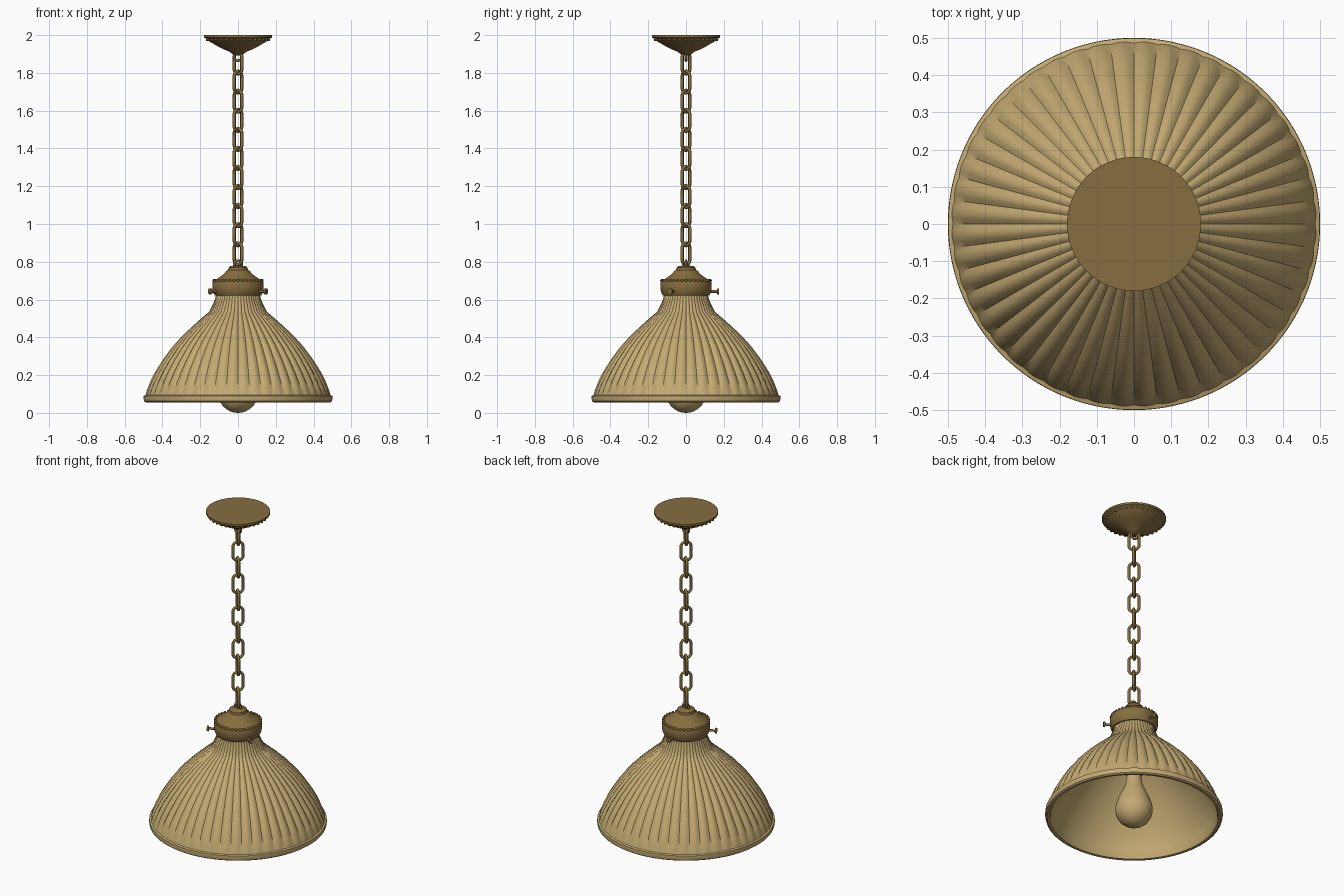
import bpy, bmesh, math
from mathutils import Matrix, Vector

if "Cube" in bpy.data.objects:
    bpy.data.objects.remove(bpy.data.objects["Cube"])


def material(name, rgb):
    m = bpy.data.materials.new(name)
    m.diffuse_color = (*rgb, 1)
    m.use_nodes = True
    m.node_tree.nodes["Principled BSDF"].inputs["Base Color"].default_value = m.diffuse_color
    return m


BRASS = material("aged_brass", (0.24, 0.155, 0.05))
GLASS = material("tan_glass", (0.55, 0.40, 0.17))


def finish(name, bm, mat, angle=35):
    bmesh.ops.remove_doubles(bm, verts=bm.verts, dist=1e-5)
    bmesh.ops.recalc_face_normals(bm, faces=bm.faces)
    me = bpy.data.meshes.new(name)
    bm.to_mesh(me)
    bm.free()
    me.materials.append(mat)
    ob = bpy.data.objects.new(name, me)
    bpy.context.collection.objects.link(ob)
    bpy.ops.object.select_all(action='DESELECT')
    ob.select_set(True)
    bpy.context.view_layer.objects.active = ob
    bpy.ops.object.shade_smooth_by_angle(angle=math.radians(angle))
    return ob


def grid_faces(bm, rings, close=False):
    n = len(rings[0])
    pairs = list(zip(rings, rings[1:]))
    if close:
        pairs.append((rings[-1], rings[0]))
    for a, b in pairs:
        for i in range(n):
            j = (i + 1) % n
            bm.faces.new((a[i], a[j], b[j], b[i]))


def lathe(name, profile, mat, seg=64, closed=False, flutes=0):
    """Spin (radius, z[, flute depth]) points round the z axis."""
    bm = bmesh.new()
    n = flutes * 4 if flutes else seg
    rings = []
    for p in profile:
        depth = p[2] if len(p) > 2 else 0
        ring = []
        for i in range(n):
            a = 2 * math.pi * i / n
            r = p[0] - depth * (1 - abs(math.sin(a * flutes / 2)))
            ring.append(bm.verts.new((r * math.cos(a), r * math.sin(a), p[1])))
        rings.append(ring)
    grid_faces(bm, rings, closed)
    if not closed:
        bm.faces.new(rings[0])
        bm.faces.new(rings[-1])
    return finish(name, bm, mat)


def beads(name, count, radius, z, size):
    bm = bmesh.new()
    for i in range(count):
        a = 2 * math.pi * i / count
        pos = (radius * math.cos(a), radius * math.sin(a), z)
        bmesh.ops.create_uvsphere(bm, u_segments=10, v_segments=6, radius=size,
                                  matrix=Matrix.Translation(pos))
    return finish(name, bm, BRASS, 60)


def link(name, z, half_w, half_h, turn, thick=0.0085):
    """Stadium-shaped wire loop in a vertical plane turned round z."""
    bm = bmesh.new()
    rot = Matrix.Rotation(turn, 3, 'Z')
    rings = []
    for i in range(24):
        a = 2 * math.pi * (i + 0.5) / 24
        out = Vector((math.cos(a), 0, math.sin(a)))
        shift = math.copysign(half_h - half_w, out.z)
        c = out * half_w + Vector((0, 0, shift))
        ring = []
        for k in range(8):
            b = 2 * math.pi * k / 8
            v = c + out * thick * math.cos(b) + Vector((0, thick * math.sin(b), 0))
            ring.append(bm.verts.new(rot @ v + Vector((0, 0, z))))
        rings.append(ring)
    grid_faces(bm, rings, True)
    return finish(name, bm, BRASS, 60)


# Ceiling canopy with beaded edge
lathe("canopy", [(0.18, 2.0), (0.18, 1.988), (0.168, 1.982), (0.155, 1.968),
                 (0.12, 1.948), (0.08, 1.926), (0.045, 1.912), (0.03, 1.9),
                 (0.012, 1.893)], BRASS)
beads("canopy_beads", 32, 0.164, 1.975, 0.007)

# Chain of crossed links with an end loop top and bottom
for i in range(11):
    link(f"chain_link_{i + 1}", 0.842 + i * 0.101, 0.029, 0.058,
         math.radians(45 if i % 2 else -45))
link("canopy_loop", 1.895, 0.02, 0.03, 0, 0.007)
link("collar_loop", 0.78, 0.02, 0.026, 0, 0.007)

# Collar (shade holder) with beads
lathe("collar", [(0.112, 0.62), (0.123, 0.622), (0.132, 0.638), (0.136, 0.66),
                 (0.136, 0.685), (0.131, 0.7), (0.118, 0.704), (0.108, 0.712),
                 (0.088, 0.725), (0.072, 0.738), (0.062, 0.752), (0.053, 0.757),
                 (0.05, 0.77), (0.042, 0.777), (0.015, 0.78)], BRASS)
beads("collar_beads", 36, 0.129, 0.701, 0.008)

# Three thumb screws around the collar
for i, deg in enumerate((90, 210, 330)):
    a = math.radians(deg)
    bm = bmesh.new()
    turn = Matrix.Rotation(a, 4, 'Z') @ Matrix.Rotation(math.pi / 2, 4, 'Y')
    for dist, rad, length in ((0.14, 0.007, 0.05), (0.17, 0.016, 0.011)):
        pos = Matrix.Translation((dist * math.cos(a), dist * math.sin(a), 0.643))
        bmesh.ops.create_cone(bm, cap_ends=True, segments=16, radius1=rad,
                              radius2=rad, depth=length, matrix=pos @ turn)
    finish(f"thumb_screw_{i + 1}", bm, BRASS)

# Fluted bell shade: outer skin, rolled lip, plain inner skin
outer = [(0.116, 0.63, 0.002), (0.122, 0.6, 0.003), (0.138, 0.565, 0.004),
         (0.153, 0.535, 0.006), (0.163, 0.527, 0.006), (0.195, 0.5, 0.008),
         (0.25, 0.451, 0.01), (0.303, 0.4, 0.012), (0.352, 0.345, 0.013),
         (0.396, 0.286, 0.014), (0.438, 0.22, 0.014), (0.466, 0.165, 0.012),
         (0.484, 0.118, 0.009), (0.49, 0.094, 0.004)]
lip = [(0.499, 0.09), (0.5, 0.075), (0.497, 0.062), (0.488, 0.056),
       (0.474, 0.058), (0.468, 0.07)]
inner = [(r - 0.022, z - 0.006) for r, z, d in reversed(outer[:-1])]
lathe("shade", outer + lip + inner, GLASS, closed=True, flutes=48)

# Bulb and its socket
bulb = [(0.003, 0.0)]
for i in range(1, 11):
    t = -math.pi / 2 + i * math.pi / 15
    bulb.append((0.106 * math.cos(t), 0.106 + 0.106 * math.sin(t)))
bulb += [(0.088, 0.178), (0.07, 0.215), (0.053, 0.255), (0.043, 0.295), (0.04, 0.34)]
lathe("bulb", bulb, GLASS, 40)
lathe("bulb_socket", [(0.042, 0.335), (0.052, 0.34), (0.052, 0.46),
                      (0.04, 0.475), (0.04, 0.63)], BRASS, 32)
